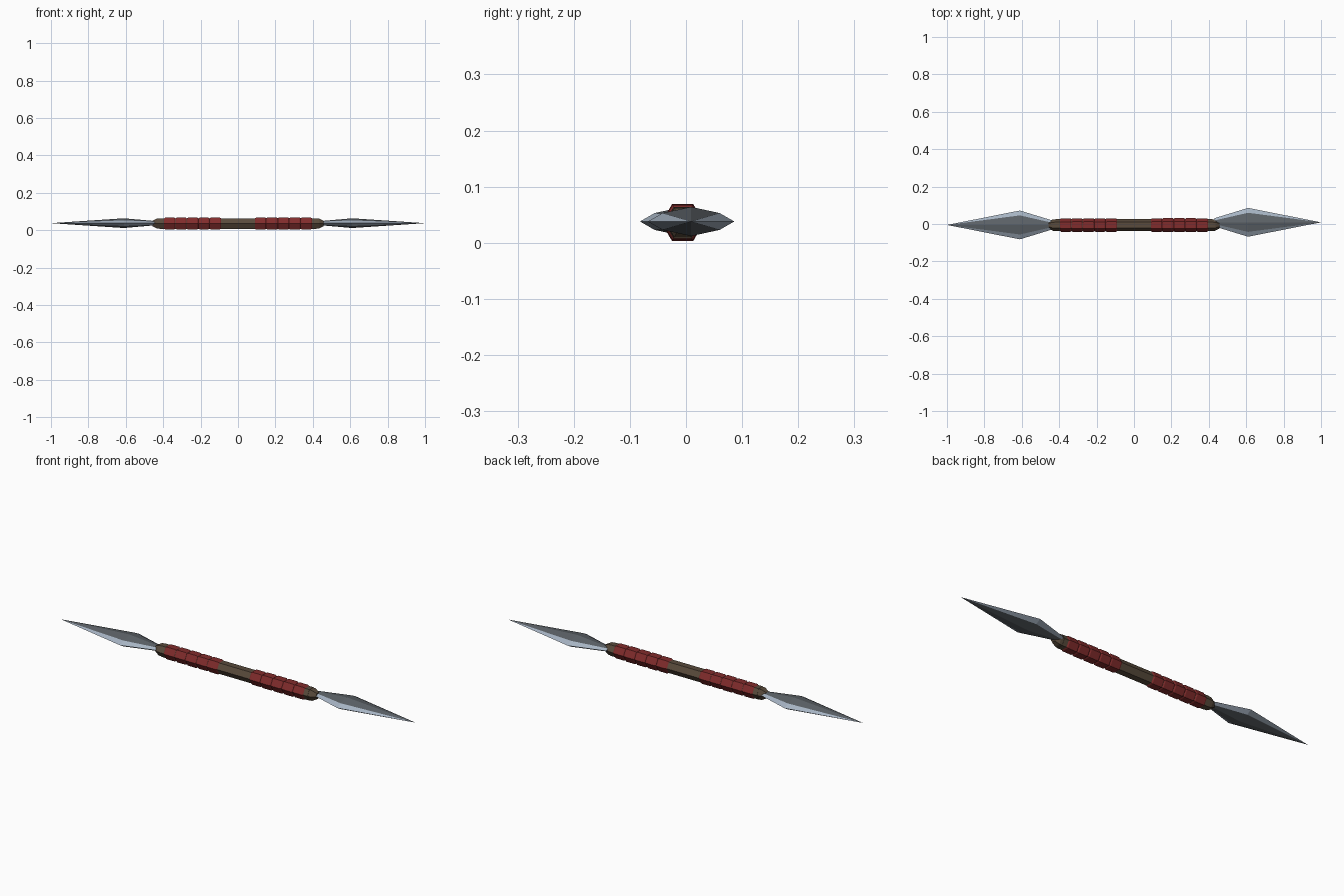
import bpy, bmesh, math, random

if "Cube" in bpy.data.objects:
    bpy.data.objects.remove(bpy.data.objects["Cube"])
random.seed(4)
CY, CZ = -0.006, 0.036


def mat(name, rgb):
    m = bpy.data.materials.new(name)
    m.diffuse_color = (*rgb, 1)
    m.use_nodes = True
    m.node_tree.nodes["Principled BSDF"].inputs["Base Color"].default_value = m.diffuse_color
    return m


WOOD = mat("wood", (0.10, 0.07, 0.045))
CLOTH = mat("red_cloth", (0.22, 0.025, 0.025))
DARK = mat("dark_steel", (0.11, 0.125, 0.14))
EDGE = mat("edge_steel", (0.38, 0.45, 0.54))


def finish(name, bm, mats):
    bmesh.ops.recalc_face_normals(bm, faces=bm.faces)
    me = bpy.data.meshes.new(name)
    bm.to_mesh(me)
    bm.free()
    for m in mats:
        me.materials.append(m)
    ob = bpy.data.objects.new(name, me)
    bpy.context.collection.objects.link(ob)


def bridge(bm, a, b):
    n = len(a)
    return [bm.faces.new((a[i], a[(i + 1) % n], b[(i + 1) % n], b[i])) for i in range(n)]


def hex_bar(name, stations, m):
    """Six-sided bar along x through (x, apothem) stations, flat side up."""
    bm = bmesh.new()
    rings = []
    for x, ap in stations:
        r = ap / math.cos(math.pi / 6)
        rings.append([bm.verts.new((x, CY + r * math.cos(k * math.pi / 3),
                                    CZ + r * math.sin(k * math.pi / 3))) for k in range(6)])
    for a, b in zip(rings, rings[1:]):
        bridge(bm, a, b)
    bm.faces.new(rings[0])
    bm.faces.new(rings[-1])
    finish(name, bm, [m])


def blade(name, side, cy):
    """Double-edged spear blade: dark ridged core with bright bevels."""
    bm = bmesh.new()
    rings = []
    # x, half width, core half width, ridge height, core edge height
    for x, w, wi, h, hi in [(0.43, 0.022, 0.010, 0.010, 0.008),
                            (0.61, 0.077, 0.051, 0.026, 0.015)]:
        prof = [(w, 0), (wi, hi), (0, h), (-wi, hi), (-w, 0), (-wi, -hi), (0, -h), (wi, -hi)]
        rings.append([bm.verts.new((side * x, cy + y, CZ + 0.002 + z)) for y, z in prof])
    tip = bm.verts.new((side, cy, CZ + 0.002))
    low = bridge(bm, *rings)
    top = [bm.faces.new((rings[1][i], rings[1][(i + 1) % 8], tip)) for i in range(8)]
    for faces in (low, top):
        for i in (0, 3, 4, 7):
            faces[i].material_index = 1
    bm.faces.new(rings[0])
    finish(name, bm, [DARK, EDGE])


# shaft with swollen, tapered end collars
hex_bar("shaft", [(-0.42, 0.028), (0.42, 0.028)], WOOD)
for s, label in ((-1, "left"), (1, "right")):
    hex_bar(label + "_collar", [(s * 0.385, 0.026), (s * 0.40, 0.028),
                                (s * 0.435, 0.026), (s * 0.457, 0.015)], WOOD)
    # cloth grip bands
    for i in range(5):
        x0 = 0.09 + i * 0.061
        ap = 0.032 + random.uniform(-0.001, 0.001)
        hex_bar(f"{label}_grip_band_{i + 1}",
                [(s * x0, ap - 0.004), (s * (x0 + 0.007), ap),
                 (s * (x0 + 0.055), ap), (s * (x0 + 0.062), ap - 0.004)], CLOTH)

# blades at both ends
blade("left_blade", -1, -0.005)
blade("right_blade", 1, 0.009)
